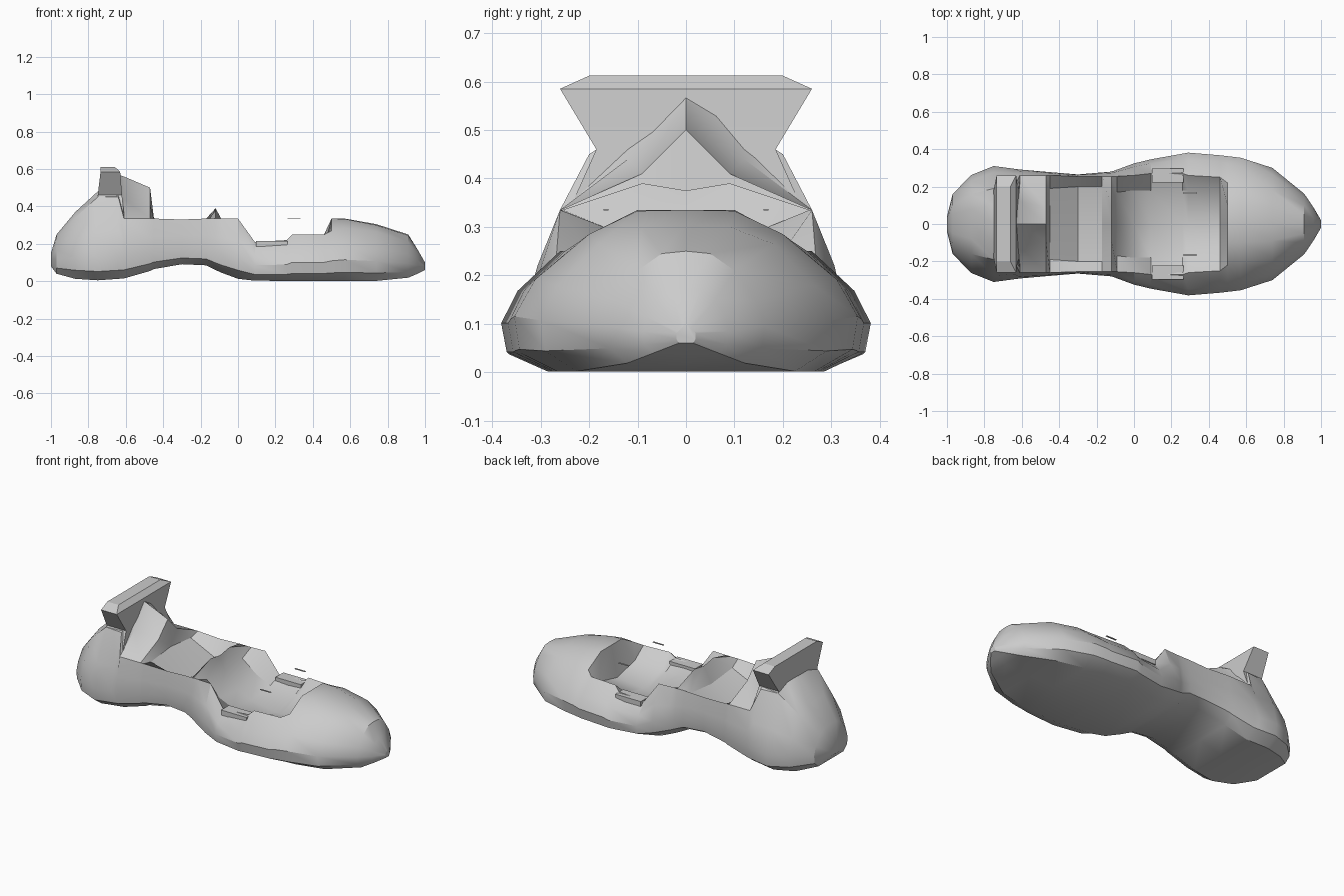
import bpy, bmesh, math

old = bpy.data.objects.get("Cube")
if old:
    bpy.data.objects.remove(old, do_unlink=True)

grey = bpy.data.materials.new("plain grey")
grey.use_nodes = True
grey.diffuse_color = (0.6, 0.6, 0.6, 1)
grey.node_tree.nodes["Principled BSDF"].inputs["Base Color"].default_value = (0.6, 0.6, 0.6, 1)


def make_object(name, bm, angle=35):
    """Turn a bmesh into a shaded object in the scene."""
    bmesh.ops.recalc_face_normals(bm, faces=bm.faces)
    mesh = bpy.data.meshes.new(name)
    bm.to_mesh(mesh)
    bm.free()
    mesh.materials.append(grey)
    obj = bpy.data.objects.new(name, mesh)
    bpy.context.collection.objects.link(obj)
    bpy.ops.object.select_all(action="DESELECT")
    obj.select_set(True)
    bpy.context.view_layer.objects.active = obj
    bpy.ops.object.shade_smooth_by_angle(angle=math.radians(angle))
    return obj


def loft(name, rings, angle=35):
    """Skin closed rings of points and cap both ends."""
    bm = bmesh.new()
    loops = [[bm.verts.new(p) for p in ring] for ring in rings]
    count = len(loops[0])
    for a, b in zip(loops, loops[1:]):
        for i in range(count):
            j = (i + 1) % count
            bm.faces.new((a[i], a[j], b[j], b[i]))
    bm.faces.new(loops[0])
    bm.faces.new(loops[-1])
    return make_object(name, bm, angle)


def lookup(table, x):
    """Straight-line interpolation in a short profile."""
    for (x0, v0), (x1, v1) in zip(table, table[1:]):
        if x <= x1:
            return v0 + (v1 - v0) * (x - x0) / (x1 - x0)
    return table[-1][1]


def mirrored(half):
    """Close a half ring whose first and last points lie on y = 0."""
    return half + [(x, -y, z) for x, y, z in reversed(half[1:-1])]


# Outline of the sole from above, and the line of its underside
half_width = [(-1, .04), (-.97, .16), (-.9, .25), (-.75, .31), (-.6, .29),
              (-.3, .265), (-.12, .28), (.03, .335), (.31, .385),
              (.65, .345), (.82, .26), (.93, .14), (1, .02)]
underside = [(-1, .08), (-.97, .04), (-.9, .015), (-.75, .005), (-.54, .02),
             (-.42, .08), (-.2, .1), (-.12, .06), (-.02, .015), (.1, .002),
             (.87, .002), (.96, .04), (1, .06)]

# Stations along the shoe: x, rim y, rim z, inner y, inner z, centre z
stations = [
    (-1, .03, .14, .015, .15, .15),
    (-.97, .1, .23, .05, .25, .25),
    (-.87, .16, .34, .08, .37, .37),
    (-.75, .19, .45, .1, .48, .48),
    (-.64, .2, .45, .12, .5, .57),
    (-.61, .26, .335, .12, .44, .56),
    (-.47, .26, .335, .09, .41, .5),
    (-.45, .26, .335, .19, .32, .34),
    (-.3, .255, .33, .2, .24, .2),
    (-.17, .255, .335, .2, .3, .28),
    (-.12, .255, .335, .09, .39, .375),
    (-.09, .255, .335, .17, .3, .29),
    (0, .26, .335, .18, .22, .2),
    (.09, .27, .21, .18, .18, .16),
    (.26, .27, .22, .18, .17, .13),
    (.29, .26, .25, .18, .18, .13),
    (.46, .25, .25, .17, .19, .15),
    (.5, .22, .27, .1, .335, .335),
    (.57, .2, .285, .1, .333, .335),
    (.74, .18, .265, .09, .3, .305),
    (.91, .1, .21, .05, .245, .25),
    (.96, .06, .15, .03, .17, .17),
    (1, .01, .09, .005, .1, .1),
]


def section(x, rim_y, rim_z, inner_y, inner_z, centre_z):
    w, b = lookup(half_width, x), lookup(underside, x)
    wide_z = max(b + .4 * (min(rim_z, .3) - b), b + .02)
    edge_z = b + .4 * (wide_z - b)
    mid_y, mid_z = rim_y + .72 * (w - rim_y), wide_z + .45 * (rim_z - wide_z)
    return mirrored([(x, 0, b), (x, .75 * w, b), (x, .97 * w, edge_z),
                     (x, w, wide_z), (x, mid_y, mid_z), (x, rim_y, rim_z),
                     (x, inner_y, inner_z), (x, 0, centre_z)])


loft("shoe_body", [section(*s) for s in stations], 30)

# Flared collar at the heel: z, half width, back x, front x
collar = [(.36, .23, -.74, -.61), (.46, .185, -.75, -.62),
          (.585, .26, -.735, -.63), (.612, .2, -.735, -.66)]
loft("heel_collar", [[(back, -w, z), (front, -w, z), (front, w, z), (back, w, z)]
                     for z, w, back, front in collar], 20)


def block(name, centre, size):
    bm = bmesh.new()
    bmesh.ops.create_cube(bm, size=1)
    bmesh.ops.scale(bm, vec=size, verts=bm.verts)
    bmesh.ops.translate(bm, vec=centre, verts=bm.verts)
    make_object(name, bm)


# Side ledges and thin strips, one of each on both sides
for side, sign in (("left", 1), ("right", -1)):
    block(side + "_ledge", (.18, sign * .26, .2), (.17, .075, .03))
    block(side + "_strip", (.3, sign * .165, .335), (.07, .01, .003))
